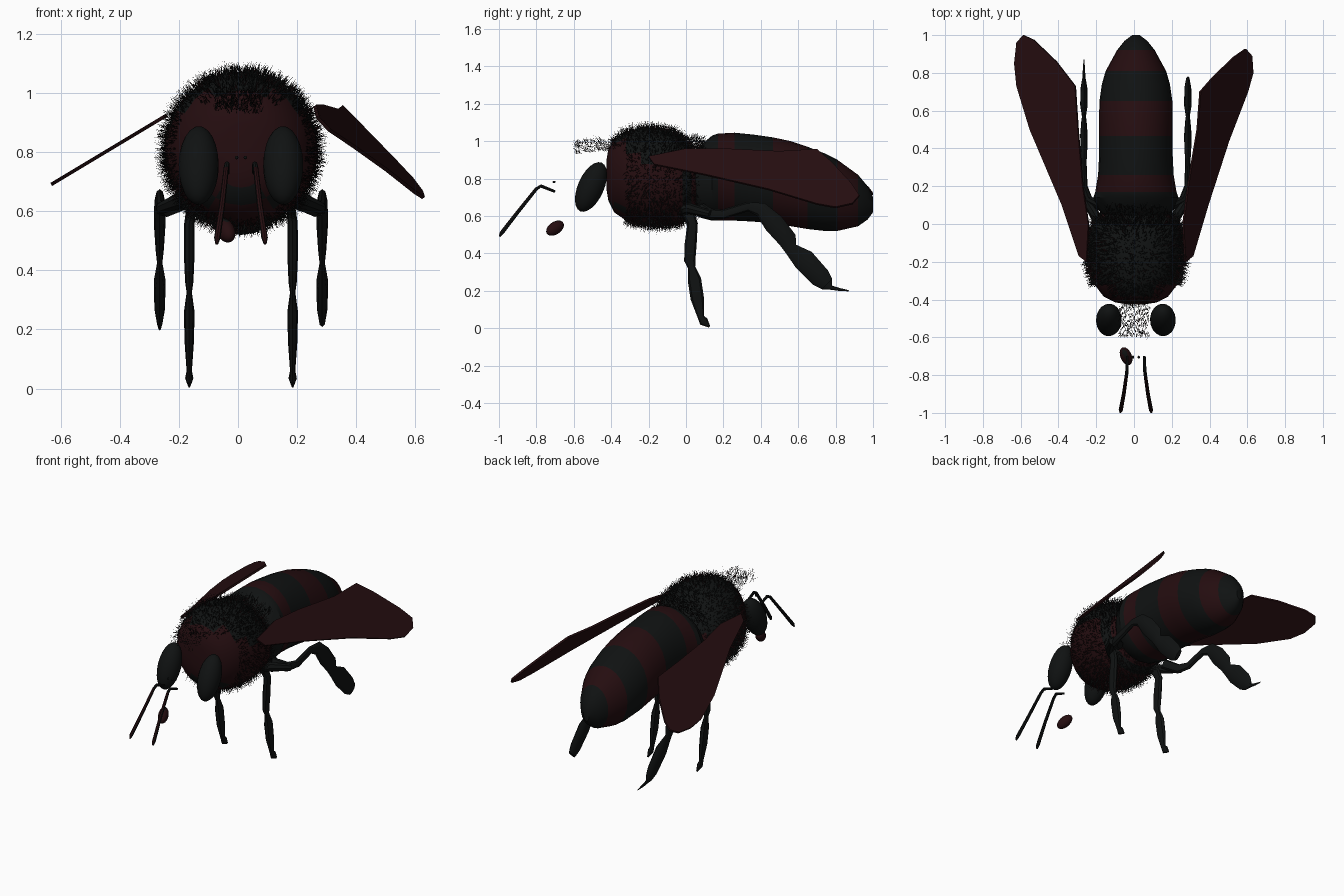
import bpy, bmesh, math, random
from mathutils import Vector, Euler

random.seed(4)
if "Cube" in bpy.data.objects:
    bpy.data.objects.remove(bpy.data.objects["Cube"])

CX = 0.01  # body mid-line
X, Z = Vector((1, 0, 0)), Vector((0, 0, 1))


def material(name, rgb):
    m = bpy.data.materials.new(name)
    m.use_nodes = True
    m.diffuse_color = (*rgb, 1)
    m.node_tree.nodes["Principled BSDF"].inputs["Base Color"].default_value = (*rgb, 1)
    return m


BLACK = material("soft black", (0.005, 0.006, 0.006))
BROWN = material("dark red brown", (0.018, 0.004, 0.005))


def finish(name, bm, mats, rule=None, angle=35):
    if rule:
        for f in bm.faces:
            f.material_index = int(rule(f.calc_center_median(), f.normal))
    me = bpy.data.meshes.new(name)
    bm.to_mesh(me)
    bm.free()
    for m in mats:
        me.materials.append(m)
    ob = bpy.data.objects.new(name, me)
    bpy.context.collection.objects.link(ob)
    bpy.ops.object.select_all(action="DESELECT")
    bpy.context.view_layer.objects.active = ob
    ob.select_set(True)
    if angle:
        bpy.ops.object.shade_smooth_by_angle(angle=math.radians(angle))
    return ob


def loft(name, rings, mats, sides=12, rule=None, angle=35):
    """Skin a closed tube through (centre, half-axis a, half-axis b) rings."""
    bm = bmesh.new()
    loops = []
    for c, a, b in rings:
        ts = [math.tau * i / sides for i in range(sides)]
        loops.append([bm.verts.new(c + a * math.cos(t) + b * math.sin(t)) for t in ts])
    for lo, hi in zip(loops, loops[1:]):
        for i in range(sides):
            j = (i + 1) % sides
            bm.faces.new((lo[i], lo[j], hi[j], hi[i]))
    bm.faces.new(loops[0])
    bm.faces.new(loops[-1])
    bmesh.ops.recalc_face_normals(bm, faces=bm.faces)
    return finish(name, bm, mats, rule, angle)


def body_rings(profile):
    """Profile rows: y, half width, top z, bottom z."""
    return [(Vector((CX, y, (t + b) / 2)), X * w, Z * (t - b) / 2) for y, w, t, b in profile]


def limb(name, side, path, mats=(BLACK,), sides=8, rule=None):
    """Path rows: x, y, z, half width across, half depth."""
    pts = [Vector((CX + side * p[0], p[1], p[2])) for p in path]
    rings = []
    for i, p in enumerate(pts):
        d = pts[min(i + 1, len(pts) - 1)] - pts[max(i - 1, 0)]
        up = d.cross(X).normalized()
        across = up.cross(d).normalized()
        rings.append((p, across * path[i][3], up * path[i][4]))
    return loft(name, rings, mats, sides, rule)


def ellipsoid(name, loc, radii, rot, mats, rule=None):
    bm = bmesh.new()
    bmesh.ops.create_uvsphere(bm, u_segments=20, v_segments=12, radius=1)
    m = Euler(rot).to_matrix()
    for v in bm.verts:
        v.co = m @ Vector(a * r for a, r in zip(v.co, radii)) + Vector(loc)
    bm.normal_update()
    return finish(name, bm, mats, rule, 60)


# Abdomen with stripes
def stripe(c, n):
    return 0.17 < c.y < 0.26 or 0.465 < c.y < 0.65 or 0.81 < c.y < 0.92


loft("abdomen", body_rings([
    (0.03, .16, .93, .62), (0.08, .20, .98, .59), (0.14, .225, 1.03, .575),
    (0.17, .215, 1.04, .575), (0.26, .2, 1.045, .575), (0.36, .195, 1.035, .57),
    (0.465, .195, 1.02, .56), (0.56, .195, 1.0, .545), (0.65, .193, .97, .53),
    (0.74, .18, .935, .52), (0.81, .16, .9, .52), (0.92, .1, .82, .545),
    (0.97, .06, .76, .58), (1.0, .02, .70, .62)]),
    (BLACK, BROWN), 24, stripe)


# Thorax: brown face and flanks, black back and rear bands
def thorax_rule(c, n):
    if c.y < -0.33:
        return 0.67 < c.z < 0.99 or c.z < 0.62
    return n.z < 0.35 and not -0.02 < c.y < 0.03


thorax = loft("thorax", body_rings([
    (-.425, .05, .9, .74), (-.415, .11, .96, .68), (-.385, .17, 1.01, .62),
    (-.32, .22, 1.05, .575), (-.24, .25, 1.07, .55), (-.14, .26, 1.07, .545),
    (-.06, .25, 1.05, .55), (-.02, .24, 1.02, .56), (.03, .2, .96, .59),
    (.07, .16, .92, .62)]), (BLACK, BROWN), 24, thorax_rule)

# Fuzz: thin tapered hairs on the thorax, crown and waist
bm = bmesh.new()


def hair(root, direction, length, brown=0.2):
    side = direction.cross(Vector((random.random(), random.random(), 1))).normalized()
    tri = [root - side * .002, root + side * .002, root + direction * length]
    f = bm.faces.new([bm.verts.new(p) for p in tri])
    f.material_index = int(random.random() < brown)


def jitter(amount):
    return Vector([random.uniform(-amount, amount) for _ in range(3)])


for poly in thorax.data.polygons:
    corners = [thorax.data.vertices[i].co for i in poly.vertices]
    if len(corners) != 4 or (poly.normal.y < -.55 and poly.center.z < .97):
        continue
    for _ in range(int(poly.area * 9000)):
        u, v = random.random(), random.random()
        root = corners[0].lerp(corners[1], u).lerp(corners[3].lerp(corners[2], u), v)
        aim = (poly.normal + jitter(.5)).normalized()
        hair(root, aim, random.uniform(.015, .05))

for _ in range(350):
    y = random.uniform(-.59, -.42)
    root = Vector((CX + random.uniform(-.09, .07), y, .985 + .1 * (y + .42) + random.uniform(-.04, .03)))
    hair(root, (Vector((0, -.6, .5)) + jitter(.5)).normalized(), .025)
for _ in range(350):
    x = random.uniform(-.17, .17)
    root = Vector((CX + x, random.uniform(-.02, .09), 1.0 - 2 * x * x + random.uniform(-.03, .02)))
    hair(root, (Vector((0, .5, .5)) + jitter(.5)).normalized(), .035)
finish("body_fuzz", bm, (BLACK, BROWN), angle=0)

# Eyes, simple eyes and mouthpart
for side, label in ((1, "left"), (-1, "right")):
    ellipsoid(label + "_eye", (CX + side * .143, -.508, .755), (.068, .07, .142),
              (-.41, side * .08, side * .2), (BLACK,))
    ellipsoid(label + "_simple_eye", (CX + side * .015, -.705, .782), (.006, .008, .006),
              (0, 0, 0), (BLACK,))
ellipsoid("mouthpart", (-.042, -.70, .535), (.03, .055, .034), (.55, 0, .4), (BROWN, BLACK),
          lambda c, n: n.z > .85)

# Antennae, brown on the forward side
for side, label in ((1, "left"), (-1, "right")):
    limb(label + "_antenna", side, [
        (.045, -.70, .73, .007, .007), (.047, -.775, .76, .009, .009),
        (.05, -.80, .745, .009, .009), (.064, -.9, .62, .01, .01),
        (.08, -.985, .51, .011, .011), (.082, -.997, .49, .005, .005)],
        (BLACK, BROWN), 8, lambda c, n: n.y < -.5 and n.z < .75)

# Legs; the left hind leg ends before the foot
mid_leg = [
    (.16, -.02, .66, .015, .025), (.17, .02, .6, .016, .03), (.175, .035, .56, .017, .028),
    (.175, .025, .45, .018, .032), (.175, .02, .36, .014, .03), (.175, .03, .325, .009, .02),
    (.175, .045, .26, .018, .036), (.175, .06, .16, .016, .036), (.175, .08, .06, .009, .018),
    (.175, .095, .035, .014, .025), (.175, .125, .008, .004, .006)]
hind_leg = [
    (.17, .08, .64, .02, .03), (.25, .13, .61, .022, .03), (.272, .2, .61, .016, .025),
    (.275, .33, .65, .014, .025), (.275, .40, .635, .018, .04), (.275, .47, .56, .02, .055),
    (.275, .545, .47, .014, .05), (.275, .56, .425, .009, .035), (.275, .63, .365, .02, .06),
    (.275, .72, .27, .018, .055), (.275, .755, .235, .012, .038)]
foot = [(.275, .775, .217, .008, .012), (.275, .82, .207, .006, .008), (.275, .87, .2, .002, .003)]
for side, label in ((1, "left"), (-1, "right")):
    limb(label + "_middle_leg", side, mid_leg)
    limb(label + "_hind_leg", side, hind_leg + (foot if side < 0 else []))
    limb(label + "_hip", side, [(.12, -.04, .63, .03, .03), (.2, .02, .64, .03, .03),
                                (.27, .13, .61, .02, .02)])


# Wings: thin outlined blades lying on tilted planes
def wing(name, outline, plane):
    a, b, c = plane
    bm = bmesh.new()
    face = bm.faces.new([bm.verts.new((x, y, a + b * x + c * y)) for x, y in outline])
    bmesh.ops.recalc_face_normals(bm, faces=[face])
    ob = finish(name, bm, (BROWN,), angle=0)
    mod = ob.modifiers.new("thickness", "SOLIDIFY")
    mod.thickness, mod.offset = .012, 0


wing("left_wing", [(.27, -.2), (.31, -.17), (.39, .1), (.5, .44), (.6, .7), (.628, .8),
                   (.622, .89), (.59, .927), (.53, .885), (.42, .78), (.35, .70),
                   (.335, .5), (.285, .2), (.26, 0)], (1.261, -1.168, .147))
wing("right_wing", [(-.25, -.2), (-.29, -.17), (-.38, .1), (-.55, .5), (-.62, .73), (-.632, .85),
                    (-.62, .96), (-.585, 1.0), (-.53, .975), (-.41, .86), (-.31, .73),
                    (-.295, .5), (-.27, .2), (-.24, 0)], (1.07, .6, 0))
